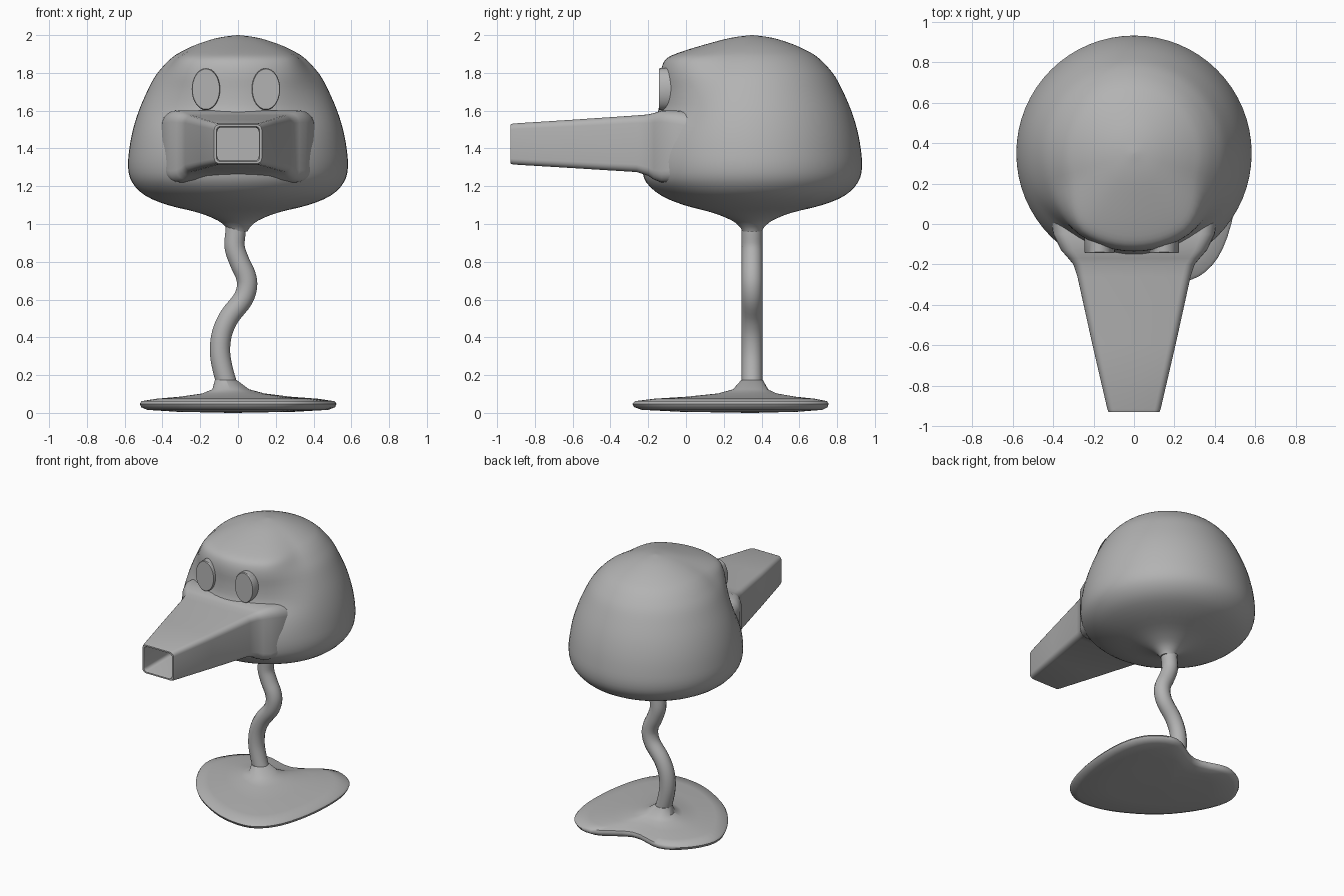
import bpy, bmesh, math
from math import sin, cos, pi, radians
from mathutils import Vector

if "Cube" in bpy.data.objects:
    bpy.data.objects.remove(bpy.data.objects["Cube"])

grey = bpy.data.materials.new("clay_grey")
grey.diffuse_color = (0.45, 0.45, 0.45, 1)
grey.use_nodes = True
grey.node_tree.nodes["Principled BSDF"].inputs["Base Color"].default_value = grey.diffuse_color


def finish(ob, angle=50):
    ob.data.materials.append(grey)
    bpy.ops.object.select_all(action='DESELECT')
    ob.select_set(True)
    bpy.context.view_layer.objects.active = ob
    bpy.ops.object.shade_smooth_by_angle(angle=radians(angle))


def loft(name, rings, angle=50, cap=True):
    """Skin a list of equal-length closed rings, capping both ends."""
    bm = bmesh.new()
    vr = [[bm.verts.new(p) for p in r] for r in rings]
    n = len(vr[0])
    for a, b in zip(vr, vr[1:]):
        for i in range(n):
            j = (i + 1) % n
            bm.faces.new((a[i], a[j], b[j], b[i]))
    if cap:
        bm.faces.new(vr[0])
        bm.faces.new(vr[-1])
    bmesh.ops.recalc_face_normals(bm, faces=bm.faces)
    me = bpy.data.meshes.new(name)
    bm.to_mesh(me)
    bm.free()
    ob = bpy.data.objects.new(name, me)
    bpy.context.collection.objects.link(ob)
    finish(ob, angle)
    return ob


def spline(pts, steps, closed=False):
    """Catmull-Rom interpolation through points of any dimension."""
    pts = [Vector(p) for p in pts]
    n = len(pts)
    get = (lambda i: pts[i % n]) if closed else (lambda i: pts[max(0, min(n - 1, i))])
    out = []
    for i in range(n if closed else n - 1):
        a, b, c, d = (get(i + k) for k in (-1, 0, 1, 2))
        for s in range(steps):
            t = s / steps
            out.append(0.5 * (2 * b + (c - a) * t + (2 * a - 5 * b + 4 * c - d) * t * t
                              + (3 * b - a - 3 * c + d) * t ** 3))
    if not closed:
        out.append(pts[-1])
    return out


# Head: revolved dome whose front follows its own profile (flat face, brow)
profile = [  # z, radius, radius at the front
    (0.96, .05, .05), (0.985, .066, .066), (1.02, .11, .11), (1.06, .21, .21),
    (1.10, .37, .36), (1.15, .49, .48), (1.22, .56, .56), (1.30, .582, .582),
    (1.40, .575, .575), (1.50, .556, .545), (1.60, .525, .497), (1.70, .482, .485),
    (1.78, .44, .485), (1.84, .392, .475), (1.88, .35, .448), (1.91, .305, .38),
    (1.95, .22, .25), (1.985, .11, .115), (2.0, .004, .004)]
SEG = 64
head = []
for z, r, f in spline(profile, 3):
    ring = []
    for i in range(SEG):
        a = 2 * pi * i / SEG
        off = math.degrees(min(a, 2 * pi - a))      # angle away from the front
        w = max(0, min(1, (72 - off) / 42))
        w = w * w * (3 - 2 * w)
        rad = r + (f - r) * w
        ring.append((rad * sin(a), 0.35 - rad * cos(a), min(z, 2.0)))
    head.append(ring)
loft("head", head)


# Snout: tapered rounded box, hollow at the tip, flared into the head
def section(y, hw, lo, hi, r):
    pts = []
    for k, (sx, sz) in enumerate(((1, 1), (-1, 1), (-1, -1), (1, -1))):
        cx, cz = sx * (hw - r), (hi - r if sz > 0 else lo + r)
        for s in range(6):
            a = pi / 2 * (k + s / 5)
            pts.append((cx + r * cos(a), y, cz + r * sin(a)))
    return pts


loft("snout", [section(*s) for s in (
    (.10, .42, 1.24, 1.58, .08), (-.05, .40, 1.22, 1.60, .07),
    (-.13, .36, 1.22, 1.60, .06), (-.17, .325, 1.235, 1.587, .05),
    (-.20, .30, 1.255, 1.58, .045), (-.26, .28, 1.275, 1.575, .04),
    (-.60, .205, 1.296, 1.552, .035), (-.915, .132, 1.315, 1.532, .03),
    (-.93, .126, 1.32, 1.527, .028), (-.93, .115, 1.33, 1.517, .025),
    (-.915, .11, 1.335, 1.512, .024), (-.32, .11, 1.335, 1.512, .024))])

# Eyes: flat ovals set in the face
for side, cx in (("left", -.17), ("right", .148)):
    def oval(y, s):
        return [(cx + .075 * s * cos(2 * pi * i / 32), y,
                 1.714 + .111 * s * sin(2 * pi * i / 32)) for i in range(32)]
    loft(side + "_eye", [oval(-.07, 1), oval(-.138, 1), oval(-.144, .96)], 30)

# Neck: wavy tube
path = [(-.012, 1.04), (-.012, .97), (-.018, .88), (.008, .80), (.04, .73), (.048, .67),
        (.025, .60), (-.045, .51), (-.085, .42), (-.095, .32), (-.078, .22), (-.045, .11)]
cu = bpy.data.curves.new("neck_path", 'CURVE')
cu.dimensions = '3D'
cu.bevel_depth = .055
cu.bevel_resolution = 5
pts = spline(path, 4)
sp = cu.splines.new('POLY')
sp.points.add(len(pts) - 1)
for p, (x, z) in zip(sp.points, pts):
    p.co = (x, .35, z, 1)
tmp = bpy.data.objects.new("neck_path", cu)
bpy.context.collection.objects.link(tmp)
me = bpy.data.meshes.new_from_object(tmp.evaluated_get(bpy.context.evaluated_depsgraph_get()))
bpy.data.objects.remove(tmp)
neck = bpy.data.objects.new("neck", me)
bpy.context.collection.objects.link(neck)
neck.data.materials.clear()
finish(neck)

# Foot: bean-shaped pad rising into the neck
outline = spline([(-.52, .40), (-.46, .18), (-.28, -.06), (-.04, -.22), (.16, -.28), (.32, -.26),
                  (.44, -.12), (.51, .15), (.515, .47), (.43, .68), (.25, .755), (.0, .63),
                  (-.25, .68), (-.42, .59)], 4, True)
rings = []
for t, r, z, dx in ((.02, 0, 0, 0), (.6, 0, .006, 0), (.92, 0, .016, 0), (.985, 0, .03, 0),
                    (1, 0, .048, 0), (.98, 0, .062, 0), (.82, 0, .075, 0), (.5, .06, .086, 0),
                    (.18, .085, .103, 0), (.05, .075, .125, -.01), (0, .057, .175, -.035)):
    ring = []
    for p in outline:
        d = p - Vector((-.03, .35))
        q = d.normalized() * (r * (1 - t) + d.length * t)
        ring.append((q.x - .03 + dx, q.y + .35, z))
    rings.append(ring)
loft("foot", rings)
